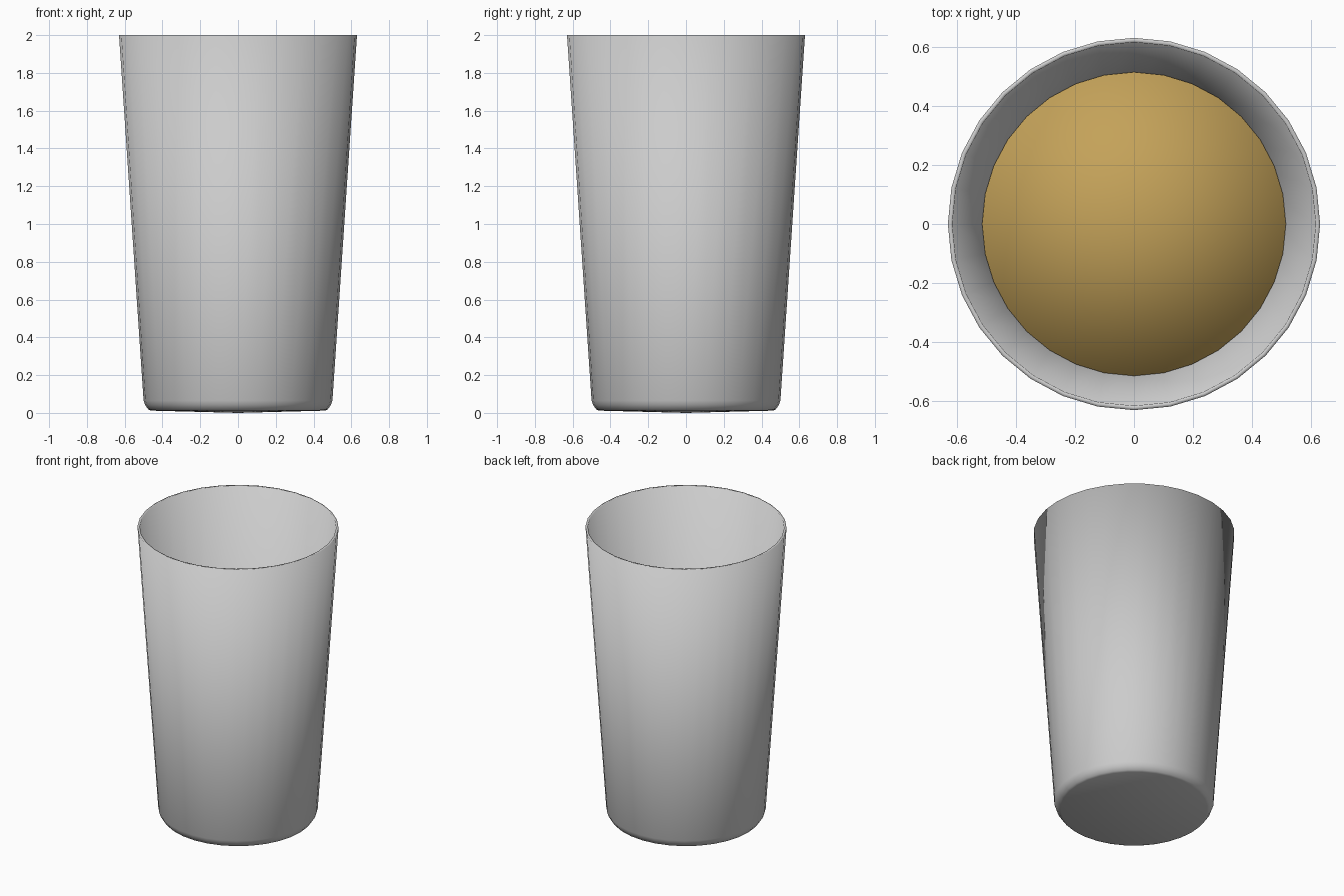
import bpy, bmesh, math

if "Cube" in bpy.data.objects:
    bpy.data.objects.remove(bpy.data.objects["Cube"])

SIDES = 32


def lathe(name, profile, color=None):
    """Revolve a closed (radius, z) profile whose ends lie on the axis."""
    bm = bmesh.new()
    rings = []
    for r, z in profile:
        if r == 0:
            rings.append([bm.verts.new((0, 0, z))] * SIDES)
        else:
            rings.append([bm.verts.new((r * math.cos(a), r * math.sin(a), z))
                          for a in (2 * math.pi * i / SIDES for i in range(SIDES))])
    for low, high in zip(rings, rings[1:]):
        for i in range(SIDES):
            j = (i + 1) % SIDES
            corners = list(dict.fromkeys((low[i], low[j], high[j], high[i])))
            bm.faces.new(corners)
    bmesh.ops.recalc_face_normals(bm, faces=bm.faces)
    for f in bm.faces:
        f.smooth = True
    mesh = bpy.data.meshes.new(name)
    bm.to_mesh(mesh)
    bm.free()
    obj = bpy.data.objects.new(name, mesh)
    bpy.context.collection.objects.link(obj)
    if color:
        mat = bpy.data.materials.new(name + "_color")
        mat.diffuse_color = color
        mat.use_nodes = True
        mat.node_tree.nodes["Principled BSDF"].inputs["Base Color"].default_value = mat.diffuse_color
        mesh.materials.append(mat)
    return obj


# Tapered glass: rounded foot, thin wall, flat rim, inner floor
lathe("glass", [(0, 0), (0.46, 0.012), (0.475, 0.018), (0.492, 0.042), (0.50, 0.065),
                (0.63, 2.0), (0.615, 2.0),
                (0.485, 0.07), (0.476, 0.05), (0.46, 0.032), (0, 0.025)])

# Drink filling the lower quarter
lathe("drink", [(0, 0.03), (0.455, 0.036), (0.472, 0.052), (0.483, 0.075),
                (0.514, 0.52), (0, 0.52)], (0.55, 0.36, 0.10, 1))
